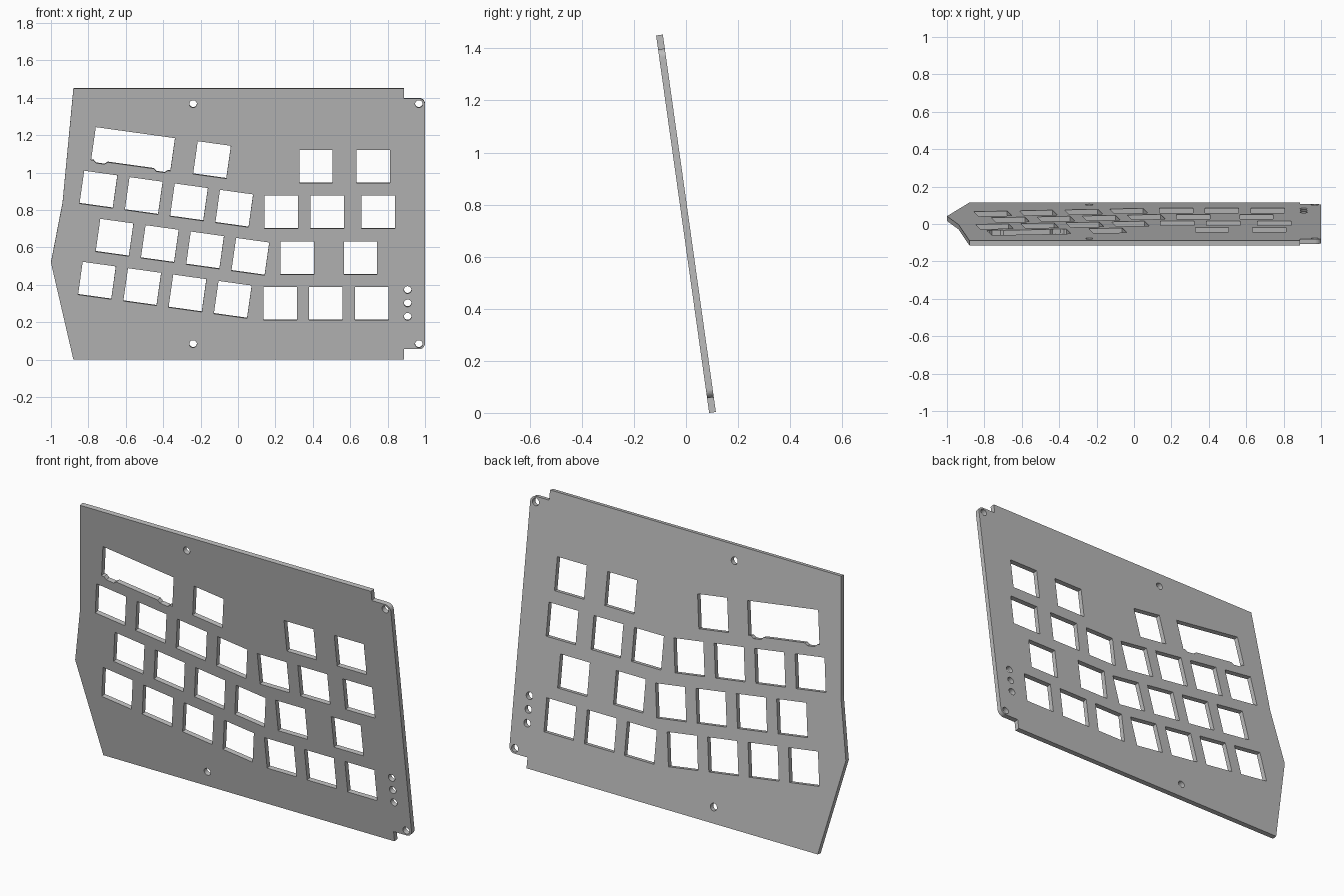
import bpy
import bmesh
from math import radians, cos, sin, pi
from mathutils import Matrix, Vector

cube = bpy.data.objects.get("Cube")
if cube:
    bpy.data.objects.remove(cube, do_unlink=True)

TILT = radians(8)      # lean of the plate
THICK = 0.026
MID = 0.7265           # height of the plate centre
KEY = 0.179            # side of a key opening
SLANT = radians(-8)    # turn of the slanted key columns

curve = bpy.data.curves.new("plate_profile", "CURVE")
curve.dimensions = "2D"
curve.fill_mode = "BOTH"
curve.extrude = THICK / 2


def loop(points):
    """Add a closed loop, given in the plate's own plane."""
    spline = curve.splines.new("POLY")
    spline.points.add(len(points) - 1)
    for p, (x, y) in zip(spline.points, points):
        p.co = (x, y, 0, 1)
    spline.use_cyclic_u = True


def flat(x, z):
    """Front position to plate plane."""
    return x, (z - MID) / cos(TILT)


def arc(x, y, r, start, end, n):
    step = (end - start) / n
    return [(x + r * cos(start + i * step), y + r * sin(start + i * step))
            for i in range(n + 1)]


def opening(x, z, shape, angle=0):
    c = Vector(flat(x, z))
    turn = Matrix.Rotation(angle, 2)
    loop([c + turn @ Vector(p) for p in shape])


def round_hole(x, z):
    cx, cy = flat(x, z)
    loop(arc(cx, cy, 0.02, 0, 2 * pi, 24)[:-1])


# Outline with rounded, stepped right corners
R = 0.032
low, high = flat(0, 0.058)[1], flat(0, 1.398)[1]
outline = [flat(-0.88, 0.0017), flat(0.888, 0.0017), (0.888, low)]
outline += arc(1 - R, low + R, R, -pi / 2, 0, 8)
outline += arc(1 - R, high - R, R, 0, pi / 2, 8)
outline += [(0.888, high), flat(0.888, 1.4513), flat(-0.88, 1.4513),
            flat(-0.938, 0.84), flat(-1, 0.52)]
loop(outline)

# Straight key openings
h = KEY / 2
square = [(-h, -h), (h, -h), (h, h), (-h, h)]
straight_rows = {1.035: (0.417, 0.722), 0.791: (0.23, 0.476, 0.749),
                 0.545: (0.316, 0.655), 0.302: (0.225, 0.468, 0.714)}
for z, columns in straight_rows.items():
    for x in columns:
        opening(x, z, square)

# Slanted key openings
for x, z in ((-0.746, 0.912), (-0.66, 0.655), (-0.754, 0.425)):
    for i in range(4):
        opening(x + 0.242 * i, z - 0.034 * i, square, SLANT)
opening(-0.139, 1.07, square, SLANT)

# Wide key opening with two shallow notches below
w, d = 0.214, 0.013
notch = [(0.125, 0), (0.14, d), (0.185, d), (0.2, 0)]
wide = [(-w, h), (-w, -h)]
wide += [(-x, -h - y) for x, y in reversed(notch)]
wide += [(x, -h - y) for x, y in notch]
wide += [(w, -h), (w, h)]
opening(-0.561, 1.128, wide, SLANT)

# Screw holes and the row of three small holes
for x in (-0.24, 0.967):
    for z in (0.086, 1.369):
        round_hole(x, z)
for z in (0.232, 0.304, 0.375):
    round_hole(0.907, z)

# Turn the filled profile into one clean mesh
helper = bpy.data.objects.new("plate_profile", curve)
bpy.context.collection.objects.link(helper)
bpy.context.view_layer.update()
graph = bpy.context.evaluated_depsgraph_get()
mesh = bpy.data.meshes.new_from_object(helper.evaluated_get(graph))
bpy.data.objects.remove(helper, do_unlink=True)

bm = bmesh.new()
bm.from_mesh(mesh)
bmesh.ops.remove_doubles(bm, verts=bm.verts, dist=0.0001)
bmesh.ops.recalc_face_normals(bm, faces=bm.faces)
for f in bm.faces:
    f.smooth = False
    f.material_index = 0
bm.transform(Matrix.Translation((0, 0, MID)) @ Matrix.Rotation(pi / 2 + TILT, 4, "X"))
bm.to_mesh(mesh)
bm.free()

# Grey metal
grey = bpy.data.materials.new("plate_grey")
grey.use_nodes = True
colour = (0.5, 0.5, 0.5, 1)
grey.diffuse_color = colour
grey.node_tree.nodes["Principled BSDF"].inputs["Base Color"].default_value = colour
mesh.materials.clear()
mesh.materials.append(grey)

plate = bpy.data.objects.new("key_plate", mesh)
bpy.context.collection.objects.link(plate)
